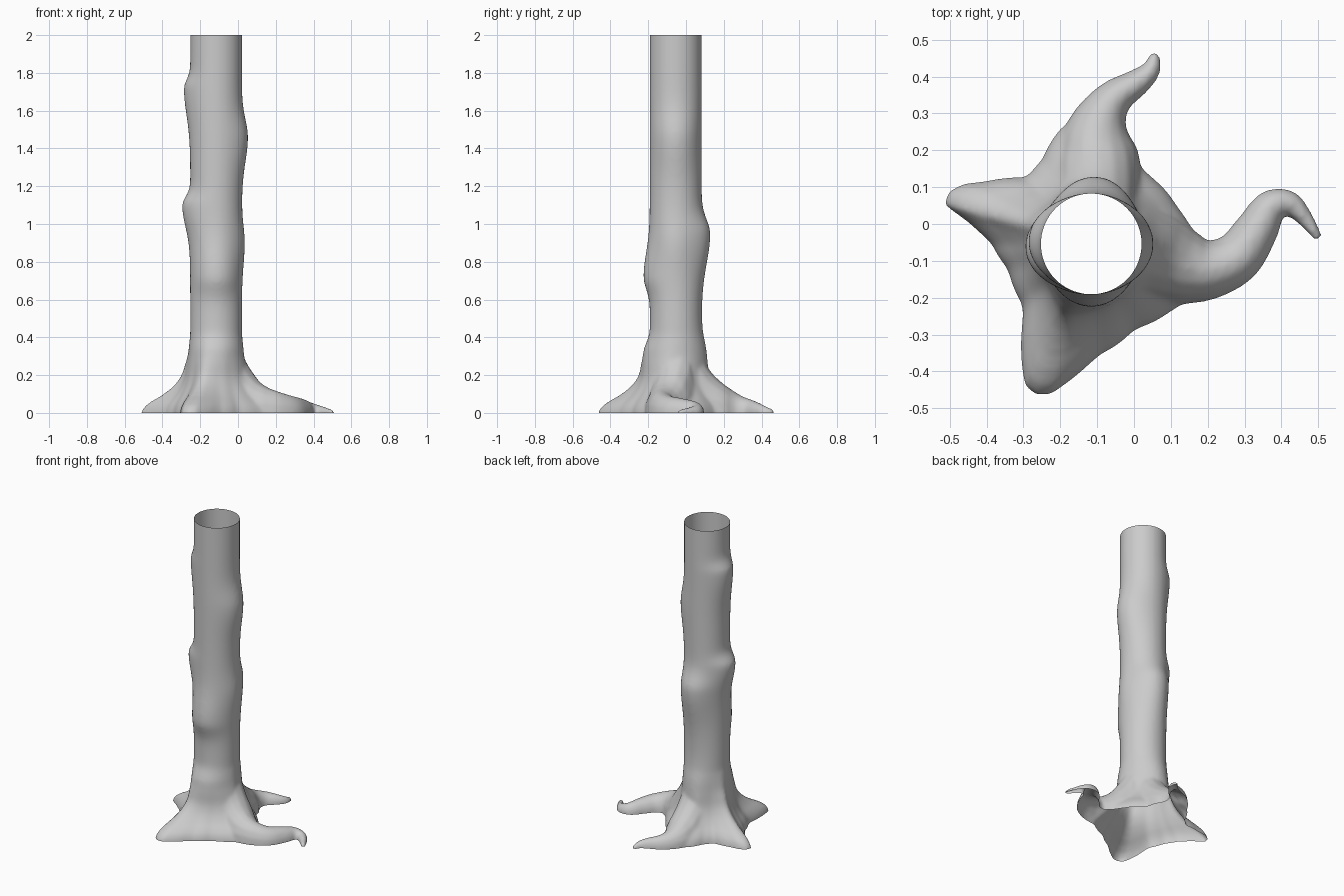
import bpy, bmesh, math
from mathutils import Vector

if "Cube" in bpy.data.objects:
    bpy.data.objects.remove(bpy.data.objects["Cube"])

CX, CY, R = -0.116, -0.054, 0.137
SEG = 72

# footprint: (angle in degrees, radius from the trunk axis) on the ground
FOOT = [(-15, .33), (-41, .283), (-63, .26), (-87, .305), (-98, .37), (-107, .44), (-114, .437),
        (-121, .37), (-129, .30), (-137, .25), (-163, .236), (-182, .275), (-190, .34),
        (-194, .415), (-202, .415), (-211, .33), (-226, .25), (-240, .266), (-255, .325),
        (-272, .32), (-288, .275), (-298, .248), (-313, .245), (-337, .255), (-360, .29), (-375, .33)]
FOOT_UP = FOOT[::-1]
# flare: (height, share of the footprint reached)
FLARE = [(-1, 1), (0, 1), (.03, .95), (.06, .8), (.1, .54), (.15, .32), (.2, .19), (.3, .07), (.42, 0), (3, 0)]
# trunk swellings: (angle, height, amount, angle spread, lower spread, upper spread)
BUMPS = [(185, 1.10, .043, 42, .16, .06), (175, 1.72, .034, 42, .2, .06),
         (0, 1.46, .032, 45, .18, .13), (0, .90, .014, 40, .15, .12),
         (85, .95, .046, 42, .22, .10), (270, .72, .034, 45, .09, .18),
         (270, .32, .024, 45, .14, .07), (90, .32, .016, 40, .1, .12)]


def lerp(table, x):
    for (a, va), (b, vb) in zip(table, table[1:]):
        if a <= x <= b:
            return va + (vb - va) * (x - a) / (b - a)
    return table[-1][1]


def trunk_radius(deg, z):
    a = (deg + 375) % 360 - 375
    r = R + (lerp(FOOT_UP, a) - R) * lerp(FLARE, z)
    for ba, bz, amt, sa, lo, up in BUMPS:
        d = (deg - ba + 180) % 360 - 180
        s = up if z > bz else lo
        r += amt * math.exp(-(d / sa) ** 2 - ((z - bz) / s) ** 2)
    return r


def loft(bm, rings):
    """Closed skin through equal-sized rings of points."""
    vs = [[bm.verts.new(p) for p in ring] for ring in rings]
    n = len(vs[0])
    for a, b in zip(vs, vs[1:]):
        for i in range(n):
            j = (i + 1) % n
            bm.faces.new((a[i], a[j], b[j], b[i]))
    bm.faces.new(vs[0][::-1])
    bm.faces.new(vs[-1])


def spline(pts, steps=6):
    """Catmull-Rom through 4D points."""
    P = [Vector(p) for p in pts]
    P = [2 * P[0] - P[1]] + P + [2 * P[-1] - P[-2]]
    out = []
    for a, b, c, d in zip(P, P[1:], P[2:], P[3:]):
        for k in range(steps):
            t = k / steps
            out.append(.5 * (2 * b + (c - a) * t + (2 * a - 5 * b + 4 * c - d) * t * t
                             + (3 * b - a - 3 * c + d) * t ** 3))
    return out + [P[-2]]


def root(bm, pts):
    """Root lying on the ground: x, y, half width, height."""
    s = spline(pts)
    rings = []
    for i, p in enumerate(s):
        t = s[min(i + 1, len(s) - 1)] - s[max(i - 1, 0)]
        side = Vector((t[1], -t[0], 0)).normalized()
        c = Vector((p[0], p[1], 0))
        rings.append([c + side * max(p[2], .004) * math.cos(k * math.tau / 16)
                      + Vector((0, 0, max(p[3], .006) * math.sin(k * math.tau / 16)))
                      for k in range(16)])
    loft(bm, rings)


bm = bmesh.new()

# trunk with flared foot
rings = []
for i in range(86):
    z = -.06 + i * .025
    ring = []
    for k in range(SEG):
        deg = k * 360 / SEG
        r = trunk_radius(deg, z)
        a = math.radians(deg)
        ring.append((CX + r * math.cos(a), CY + r * math.sin(a), z))
    rings.append(ring)
loft(bm, rings)

# winding roots on the right and at the back
root(bm, [(0, -.07, .13, .36), (.05, -.085, .125, .25), (.1, -.105, .115, .178), (.15, -.12, .1, .14),
          (.21, -.123, .08, .115), (.28, -.09, .07, .092), (.33, -.02, .06, .078), (.37, .045, .047, .062),
          (.42, .055, .036, .045), (.46, .02, .024, .032), (.502, -.04, .012, .018)])
root(bm, [(-.1, .06, .12, .34), (-.1, .12, .12, .235), (-.1, .18, .115, .17), (-.1, .24, .095, .125),
          (-.085, .295, .07, .09), (-.05, .345, .05, .07), (.01, .385, .037, .053),
          (.047, .42, .026, .036), (.057, .466, .012, .018)])

bmesh.ops.recalc_face_normals(bm, faces=bm.faces)
raw = bpy.data.meshes.new("trunk_raw")
bm.to_mesh(raw)
bm.free()
trunk = bpy.data.objects.new("tree_trunk", raw)
bpy.context.collection.objects.link(trunk)

# fuse the parts into one skin and soften it
rm = trunk.modifiers.new("fuse", 'REMESH')
rm.mode = 'VOXEL'
rm.voxel_size = .01
sm = trunk.modifiers.new("soften", 'SMOOTH')
sm.factor = .5
sm.iterations = 8
dg = bpy.context.evaluated_depsgraph_get()
mesh = bpy.data.meshes.new_from_object(trunk.evaluated_get(dg))
trunk.modifiers.clear()

# cut open at the ground and at the top
bm = bmesh.new()
bm.from_mesh(mesh)
for z, n in ((0, -1), (2, 1)):
    bmesh.ops.bisect_plane(bm, geom=bm.verts[:] + bm.edges[:] + bm.faces[:],
                           plane_co=(0, 0, z), plane_no=(0, 0, n), clear_outer=True)
for f in bm.faces:
    f.smooth = True
bm.to_mesh(mesh)
bm.free()
trunk.data = mesh
mesh.name = "tree_trunk"
